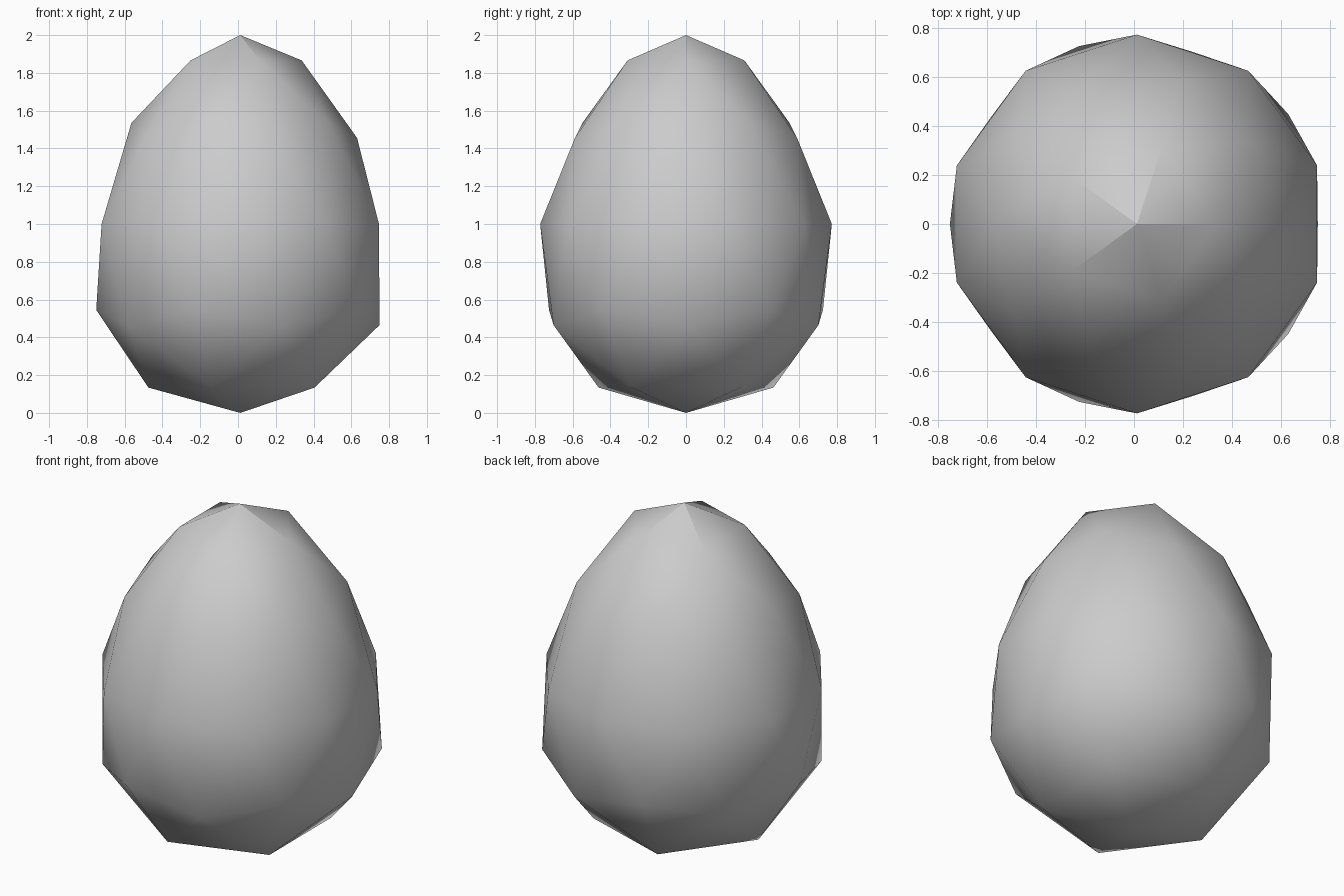
import bpy
import math

default_cube = bpy.data.objects.get("Cube")
if default_cube:
    bpy.data.objects.remove(default_cube, do_unlink=True)

# Shell material
shell_grey = bpy.data.materials.new("shell_grey")
shell_grey.use_nodes = True
colour = (0.6, 0.6, 0.6, 1)
shell_grey.diffuse_color = colour
shell_grey.node_tree.nodes["Principled BSDF"].inputs["Base Color"].default_value = colour

# Faceted egg: an icosphere narrowed towards the top
bpy.ops.mesh.primitive_ico_sphere_add(subdivisions=2, radius=1, location=(0, 0, 0))
egg = bpy.context.object
egg.name = egg.data.name = "egg_shell"
egg.data.materials.append(shell_grey)

for vertex in egg.data.vertices:
    x, y, z = vertex.co
    width = 0.772 - 0.18 * z
    height = max(-1, min(1, z * 1.018))  # poles slightly flattened
    vertex.co = (x * width + 0.012, y * width, height + 1)

# Soft sides with crisp steep edges
bpy.ops.object.shade_smooth_by_angle(angle=math.radians(30))
